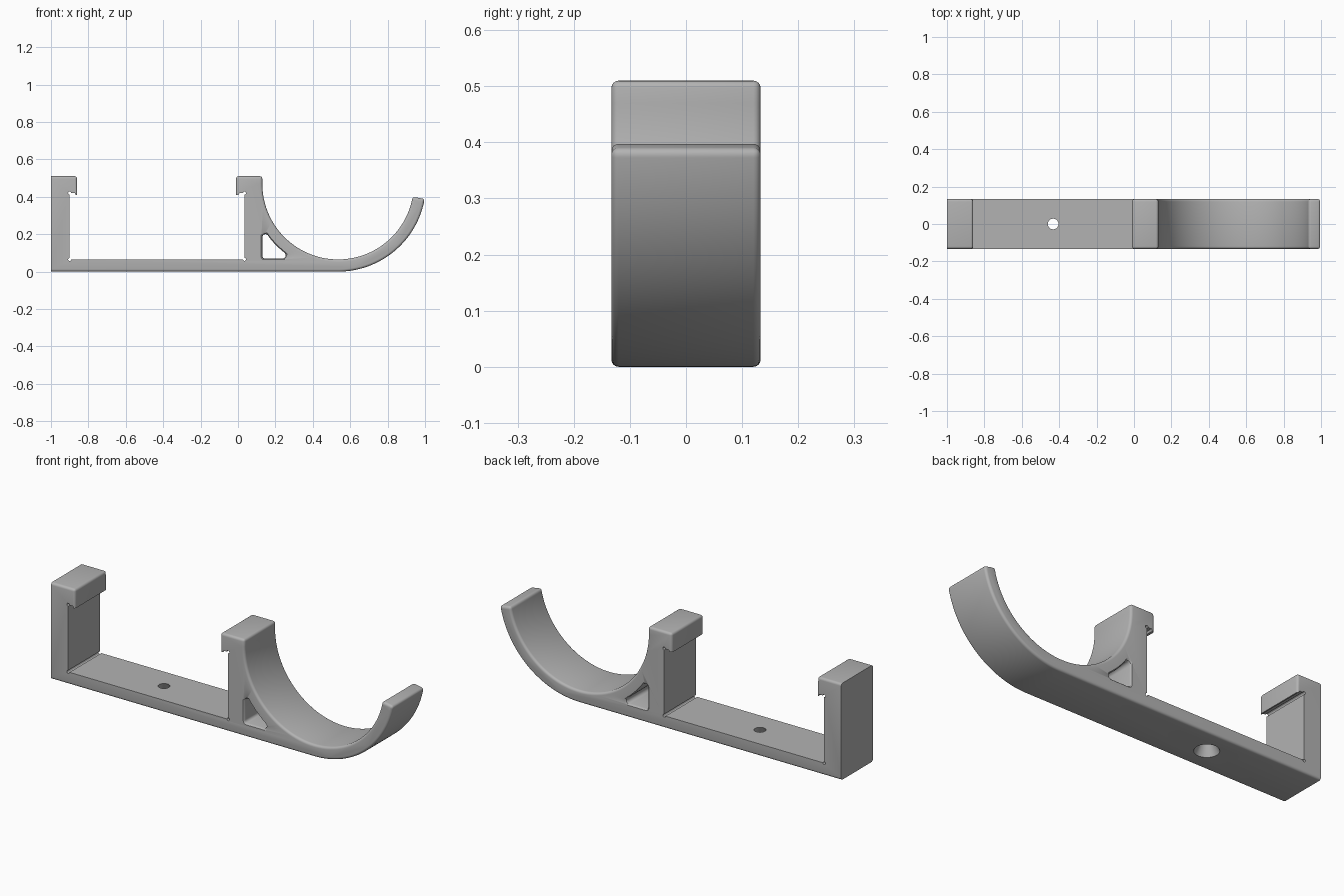
import bpy, bmesh
from math import sin, cos, radians

if "Cube" in bpy.data.objects:
    bpy.data.objects.remove(bpy.data.objects["Cube"])

HALF = 0.133           # half the depth
BASE = 0.065           # floor and cradle wall thickness
CX, CZ = 0.535, 0.47   # cradle centre
R_OUT = CZ
R_IN = R_OUT - BASE
LEFT, RIGHT = -0.9, 0.035   # inner channel walls
UNDER = 0.42           # underside of the hooks


def arc(cx, cz, r, start, end, n):
    angles = [radians(start + (end - start) * i / n) for i in range(n + 1)]
    return [(cx + r * cos(a), cz + r * sin(a)) for a in angles]


def relief(x, z, start):
    """Small round clearance at an inner corner."""
    return arc(x, z, 0.008, start, start - 270, 8)


def loft(bm, points, sections, centre=(0, 0)):
    """Stack scaled copies of an XZ outline along Y and skin them."""
    px, pz = centre
    rings = [[bm.verts.new((px + (x - px) * s, y, pz + (z - pz) * s))
              for x, z in points] for y, s in sections]
    n = len(points)
    for a, b in zip(rings, rings[1:]):
        for i in range(n):
            j = (i + 1) % n
            bm.faces.new((a[i], a[j], b[j], b[i]))
    bm.faces.new(rings[0])
    bm.faces.new(rings[-1])
    bmesh.ops.recalc_face_normals(bm, faces=bm.faces)


def finish(bm, name):
    mesh = bpy.data.meshes.new(name)
    bm.to_mesh(mesh)
    bm.free()
    ob = bpy.data.objects.new(name, mesh)
    bpy.context.collection.objects.link(ob)
    return ob


# Side outline: floor, cradle, middle hook, channel, end hook
outline = [(-1, 0)]
outline += arc(CX, CZ, R_OUT, -90, -10, 40)
outline += arc(CX, CZ, R_IN, -10, -180, 72)
outline += [(0.13, 0.51), (-0.01, 0.51), (-0.01, 0.41), (0.002, 0.41), (0.008, UNDER)]
outline += relief(RIGHT, UNDER, 180) + relief(RIGHT, BASE, 90)
outline += relief(LEFT, BASE, 0) + relief(LEFT, UNDER, -90)
outline += [(-0.873, UNDER), (-0.867, 0.41), (-0.86, 0.41), (-0.86, 0.51), (-1, 0.51)]

bm = bmesh.new()
loft(bm, outline, [(-HALF, 1), (HALF, 1)])


def in_channel(v):
    return LEFT - 0.02 < v.co.x < RIGHT + 0.02 and BASE - 0.02 < v.co.z < UNDER + 0.02


def rounded(e):
    a, b = e.verts
    if a.co.x < -0.999 and b.co.x < -0.999:
        return False                      # end wall stays crisp
    if abs(a.co.y - b.co.y) < 0.001:      # front and back rims
        return not (in_channel(a) and in_channel(b))
    corner = e.calc_face_angle(0) > 0.7   # hook tops and cradle tip
    return corner and (a.co.z > 0.5 or a.co.x > 0.9)


bmesh.ops.bevel(bm, geom=[e for e in bm.edges if rounded(e)], offset=0.013,
                segments=4, profile=0.5, affect='EDGES', clamp_overlap=False)
bracket = finish(bm, "clip_bracket")

# Triangular window with flared rims
window = arc(0.145, 0.085, 0.015, 180, 270, 6)
window += arc(0.238, 0.087, 0.017, 270, 412, 10)
window += arc(CX, CZ, 0.467, 231, 218, 8)
window += arc(0.147, 0.183, 0.017, 36, 180, 10)
half_flare = [(HALF - 0.012, 1), (HALF - 0.004, 1.05), (HALF, 1.14), (HALF + 0.01, 1.14)]
flare = [(-y, s) for y, s in reversed(half_flare)] + half_flare
bm = bmesh.new()
loft(bm, window, flare, (0.175, 0.115))
window_cutter = finish(bm, "window_cutter")

# Countersunk screw hole, wider underneath
bpy.ops.mesh.primitive_cone_add(vertices=40, radius1=0.062, radius2=0.026,
                                depth=0.075, location=(-0.4325, 0, 0.0325))
screw_cutter = bpy.context.object
screw_cutter.name = "screw_hole_cutter"

bpy.ops.object.select_all(action='DESELECT')
bracket.select_set(True)
bpy.context.view_layer.objects.active = bracket
for cutter in (window_cutter, screw_cutter):
    cutter.hide_render = True
    mod = bracket.modifiers.new("cut", 'BOOLEAN')
    mod.operation = 'DIFFERENCE'
    mod.solver = 'EXACT'
    mod.object = cutter
    bpy.ops.object.modifier_apply(modifier=mod.name)
    bpy.data.objects.remove(cutter)

# Plain grey plastic
grey = bpy.data.materials.new("plain_grey")
grey.use_nodes = True
colour = (0.45, 0.45, 0.45, 1)
grey.diffuse_color = colour
grey.node_tree.nodes["Principled BSDF"].inputs["Base Color"].default_value = colour
bracket.data.materials.clear()
bracket.data.materials.append(grey)
bpy.ops.object.shade_smooth_by_angle(angle=radians(30))
